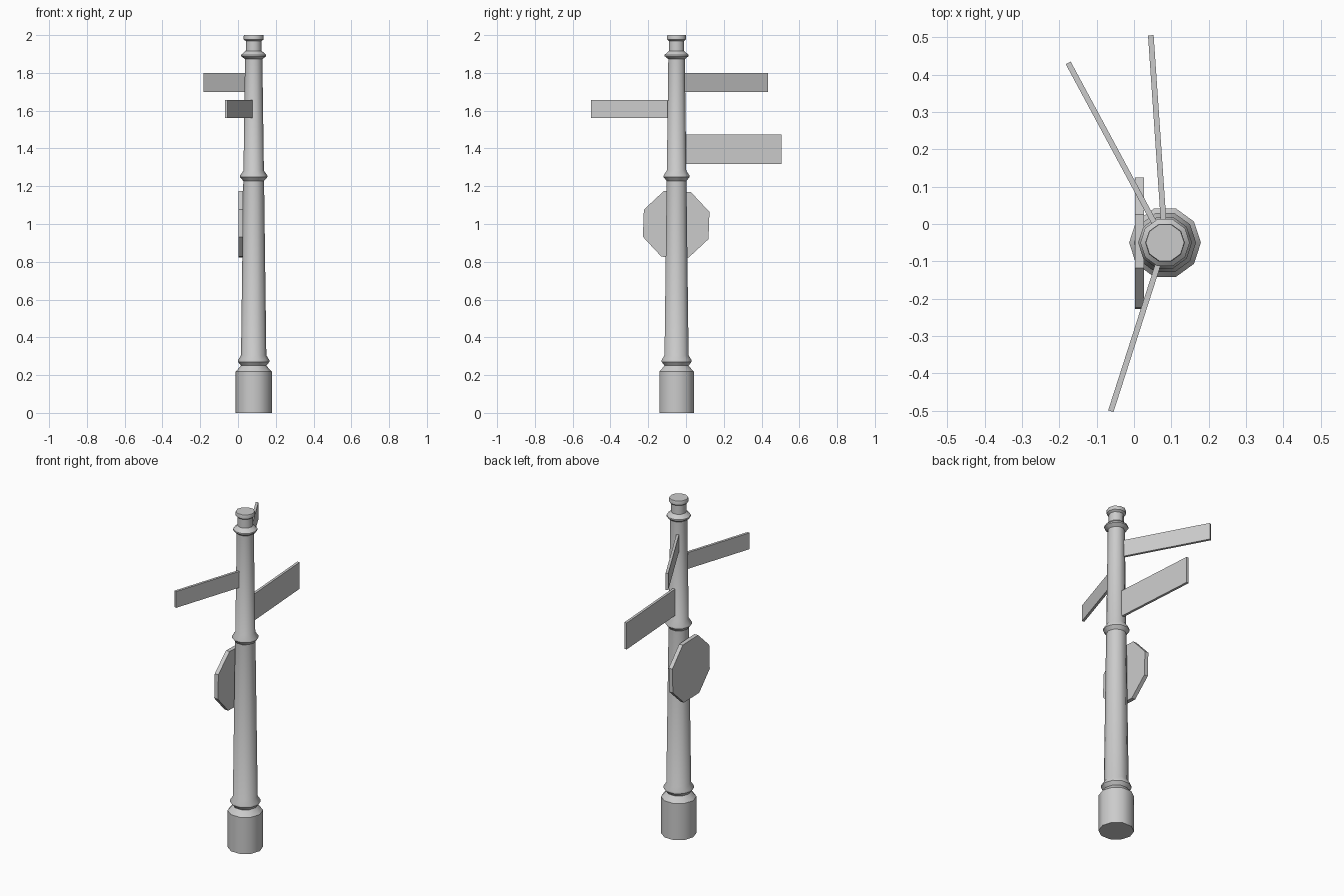
import bpy, bmesh, math
from mathutils import Matrix, Vector

if "Cube" in bpy.data.objects:
    bpy.data.objects.remove(bpy.data.objects["Cube"])

CX, CY = 0.083, -0.05   # post axis
SIDES = 10


def make_object(name, bm):
    bmesh.ops.recalc_face_normals(bm, faces=bm.faces)
    mesh = bpy.data.meshes.new(name)
    bm.to_mesh(mesh)
    bm.free()
    obj = bpy.data.objects.new(name, mesh)
    bpy.context.collection.objects.link(obj)
    return obj


def lathe(name, profile):
    bm = bmesh.new()
    rings = []
    for r, z in profile:
        rings.append([bm.verts.new((CX + r * math.cos(math.tau * i / SIDES),
                                    CY + r * math.sin(math.tau * i / SIDES), z))
                      for i in range(SIDES)])
    for a, b in zip(rings, rings[1:]):
        for i in range(SIDES):
            j = (i + 1) % SIDES
            bm.faces.new((a[i], a[j], b[j], b[i]))
    bm.faces.new(rings[0][::-1])
    bm.faces.new(rings[-1])
    return make_object(name, bm)


def arm_sign(name, tip, z0, z1, thick=0.015, inset=0.03):
    # flat board running from inside the post out to the tip
    centre = Vector((CX, CY, 0))
    direction = Vector((tip[0], tip[1], 0)) - centre
    length = direction.length
    angle = math.atan2(direction.y, direction.x)
    bm = bmesh.new()
    bmesh.ops.create_cube(bm, size=1)
    bmesh.ops.transform(
        bm, verts=bm.verts,
        matrix=Matrix.Translation((CX, CY, (z0 + z1) / 2))
        @ Matrix.Rotation(angle, 4, 'Z')
        @ Matrix.Translation(((length + inset) / 2, 0, 0))
        @ Matrix.Diagonal((length - inset, thick, z1 - z0, 1)))
    return make_object(name, bm)


# Turned post: base, lower collar, tapered shaft, middle and top collars, cap
post = lathe("post", [
    (0.096, 0.0), (0.096, 0.218), (0.067, 0.25),
    (0.083, 0.27), (0.083, 0.28), (0.067, 0.305),
    (0.055, 1.228), (0.072, 1.248), (0.072, 1.257), (0.054, 1.283),
    (0.046, 1.873), (0.066, 1.888), (0.066, 1.896), (0.042, 1.917),
    (0.041, 1.968), (0.053, 1.977), (0.053, 1.994), (0.051, 2.0)])
bpy.context.view_layer.objects.active = post
post.select_set(True)
bpy.ops.object.shade_smooth_by_angle(angle=math.radians(37))

# Direction boards
arm_sign("upper_sign", (-0.176, 0.431), 1.70, 1.80)
arm_sign("front_sign", (-0.062, -0.501), 1.56, 1.657)
arm_sign("wide_sign", (0.045, 0.505), 1.317, 1.475)

# Octagonal plate, slightly tilted, on the left of the post
bm = bmesh.new()
bmesh.ops.create_cone(bm, cap_ends=True, segments=8, radius1=0.188, radius2=0.188, depth=0.024)
for v in bm.verts:
    a = math.atan2(v.co.y, v.co.x)
    a = round(a / (math.pi / 8)) * math.pi / 8
# place the ring in the yz plane with its first corner at 20.5 degrees
first = min((v for v in bm.verts), key=lambda v: abs(math.atan2(v.co.y, v.co.x)))
start = math.atan2(first.co.y, first.co.x)
to_yz = Matrix(((0, 0, 1, 0), (1, 0, 0, 0), (0, 1, 0, 0), (0, 0, 0, 1)))
bmesh.ops.transform(bm, verts=bm.verts,
                    matrix=Matrix.Translation((0.015, -0.052, 0.998)) @ to_yz
                    @ Matrix.Rotation(math.radians(20.5) - start, 4, 'Z'))
make_object("octagon_sign", bm)
